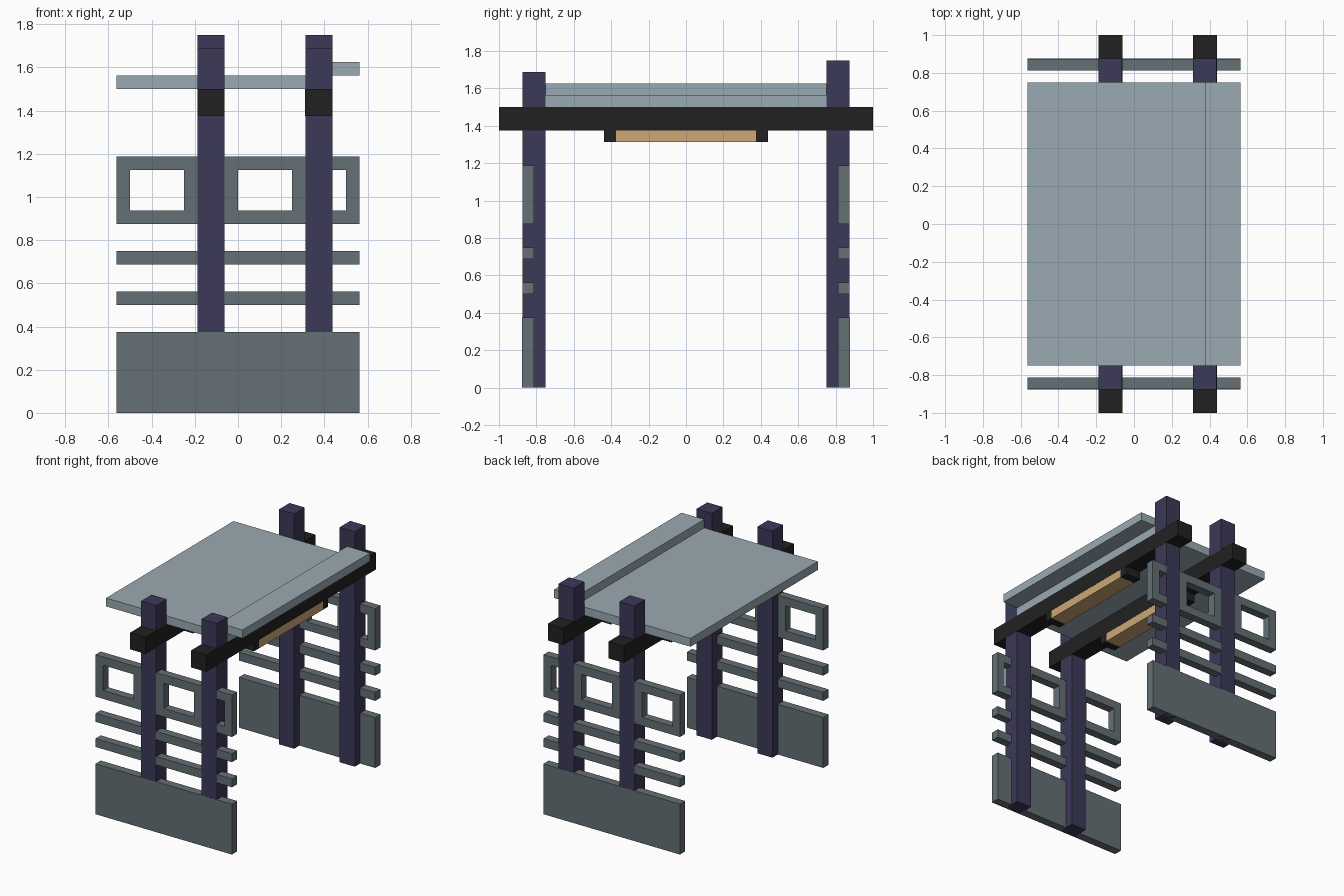
import bpy, bmesh

if "Cube" in bpy.data.objects:
    bpy.data.objects.remove(bpy.data.objects["Cube"])


def material(name, rgb):
    # sRGB 0-255 to linear
    lin = [((c / 255 + 0.055) / 1.055) ** 2.4 for c in rgb]
    m = bpy.data.materials.new(name)
    m.diffuse_color = (*lin, 1)
    m.use_nodes = True
    m.node_tree.nodes["Principled BSDF"].inputs["Base Color"].default_value = m.diffuse_color
    return m


POST = material("dark violet", (60, 57, 88))
BEAM = material("black", (33, 33, 33))
WALL = material("slate grey", (101, 112, 117))
ROOF = material("pale blue grey", (154, 170, 178))
LAMP = material("warm tan", (205, 167, 117))

U = 1 / 16  # model unit


def box(name, mat, x0, x1, y0, y1, z0, z1):
    bm = bmesh.new()
    bmesh.ops.create_cube(bm, size=1)
    for v in bm.verts:
        v.co = (x1 if v.co.x > 0 else x0, y1 if v.co.y > 0 else y0, z1 if v.co.z > 0 else z0)
    me = bpy.data.meshes.new(name)
    bm.to_mesh(me)
    bm.free()
    me.materials.append(mat)
    ob = bpy.data.objects.new(name, me)
    bpy.context.collection.objects.link(ob)
    return ob


E = 0.001  # small offset to separate coplanar faces

for side, s, top in (("front", -1, 27 * U), ("back", 1, 28 * U)):
    def wall(name, x0, x1, z0, z1, off=-E):
        y = sorted((s * 13 * U, s * (14 * U + off)))
        box(f"{side}_{name}", WALL, x0 * U, x1 * U, *y, z0 * U, z1 * U)

    # posts
    py = sorted((s * 12 * U, s * 14 * U))
    for x in (-3, 5):
        box(f"{side}_post", POST, x * U, (x + 2) * U, *py, 0, top)
    # solid lower panel and two slats
    wall("lower_panel", -9, 9, 0, 6, E)
    wall("lower_slat", -9, 9, 8, 9)
    wall("upper_slat", -9, 9, 11, 12)
    # window frame: rails and mullions
    wall("window_bottom_rail", -9, 9, 14, 15)
    wall("window_top_rail", -9, 9, 18, 19)
    for x0, x1 in ((-9, -8), (-4, 0), (4, 6), (8, 9)):
        wall("window_mullion", x0, x1, 15, 18)

# roof beams with hanging lamps
for x in (-3, 5):
    x0, x1 = x * U, (x + 2) * U
    box("roof_beam", BEAM, x0 - E, x1 + E, -1, 1, 22 * U, 24 * U)
    box("lamp_tube", LAMP, x0, x1, -6 * U, 6 * U, 21 * U, 22 * U)
    for y in (-7, 6):
        box("lamp_end_cap", BEAM, x0, x1, y * U, (y + 1) * U, 21 * U, 22 * U)

# roof slabs
box("main_roof", ROOF, -9 * U, 7 * U, -12 * U, 12 * U, 24 * U, 25 * U)
box("raised_roof_edge", ROOF, 6 * U, 9 * U, -12 * U, 12 * U, 25 * U, 26 * U)
